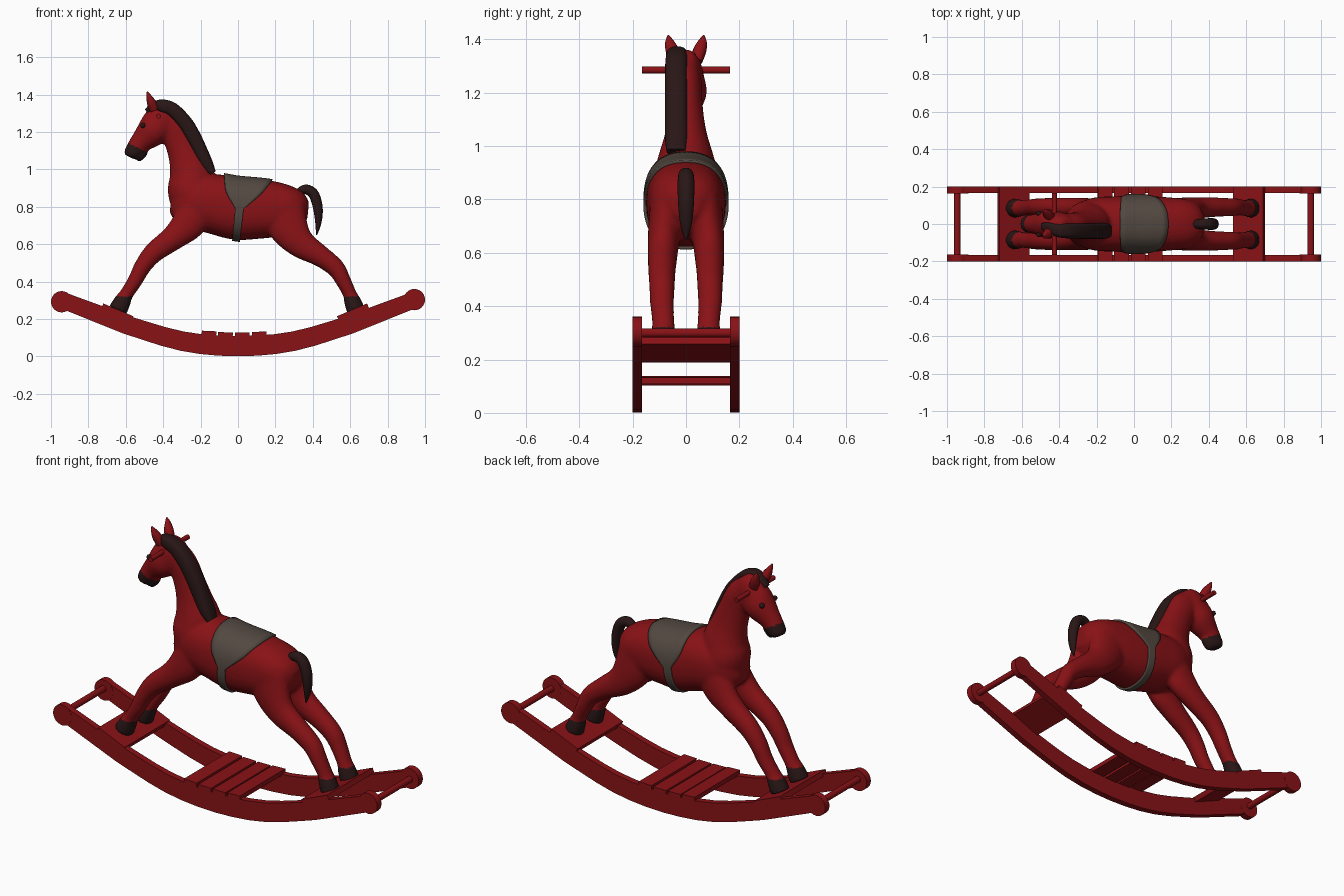
import bpy, bmesh, math
from mathutils import Matrix, Vector

if "Cube" in bpy.data.objects:
    bpy.data.objects.remove(bpy.data.objects["Cube"])


def material(name, rgb):
    m = bpy.data.materials.new(name)
    m.diffuse_color = (*rgb, 1)
    m.use_nodes = True
    m.node_tree.nodes["Principled BSDF"].inputs["Base Color"].default_value = m.diffuse_color
    return m


RED = material("red paint", (0.25, 0.006, 0.008))
DARK = material("dark brown", (0.022, 0.008, 0.008))
GREY = material("saddle grey", (0.085, 0.065, 0.052))


def finish(bm, name, mats, smooth=40):
    bmesh.ops.recalc_face_normals(bm, faces=bm.faces)
    me = bpy.data.meshes.new(name)
    bm.to_mesh(me)
    bm.free()
    ob = bpy.data.objects.new(name, me)
    bpy.context.collection.objects.link(ob)
    for m in mats:
        me.materials.append(m)
    bpy.ops.object.select_all(action='DESELECT')
    ob.select_set(True)
    bpy.context.view_layer.objects.active = ob
    bpy.ops.object.shade_smooth_by_angle(angle=math.radians(smooth))
    return ob


def spline(pts, k=5):
    """Catmull-Rom resampling of tuples."""
    out = []
    for i in range(len(pts) - 1):
        a, b, c, d = (pts[max(0, min(len(pts) - 1, i + j))] for j in (-1, 0, 1, 2))
        for s in range(k):
            t = s / k
            out.append(tuple(0.5 * (2 * q + (r - p) * t + (2 * p - 5 * q + 4 * r - u) * t * t
                                    + (3 * q - p - 3 * r + u) * t ** 3)
                             for p, q, r, u in zip(a, b, c, d)))
    return out + [tuple(pts[-1])]


def power(v, e):
    return math.copysign(abs(v) ** e, v)


def loft(bm, pts, n=20, e=1.0, side=1, k=5):
    """Tube through stations (x, z, in-plane radius, y radius, y centre)."""
    pts = spline([p if len(p) == 5 else (*p, 0) for p in pts], k)
    rings = []
    for i, (x, z, r, ry, y) in enumerate(pts):
        a, b = pts[max(i - 1, 0)], pts[min(i + 1, len(pts) - 1)]
        t = Vector((b[0] - a[0], b[1] - a[1])).normalized()
        ring = []
        for j in range(n):
            c = power(math.cos(2 * math.pi * j / n), e) * r
            s = power(math.sin(2 * math.pi * j / n), e) * ry
            ring.append(bm.verts.new((x - t.y * c, side * y + s, z + t.x * c)))
        rings.append(ring)
    for p, q in zip(rings, rings[1:]):
        for j in range(n):
            bm.faces.new((p[j], p[(j + 1) % n], q[(j + 1) % n], q[j]))
    bm.faces.new(rings[0])
    bm.faces.new(rings[-1])


def lerp_table(table, v):
    """Linear lookup in rows sorted by first item."""
    v = max(table[0][0], min(table[-1][0], v))
    for a, b in zip(table, table[1:]):
        if v <= b[0]:
            t = (v - a[0]) / (b[0] - a[0])
            return [p + (q - p) * t for p, q in zip(a[1:], b[1:])]


def rod(name, x, z, r, half, n=16):
    bm = bmesh.new()
    bmesh.ops.create_cone(bm, cap_ends=True, segments=n, radius1=r, radius2=r, depth=2 * half,
                          matrix=Matrix.Translation((x, 0, z)) @ Matrix.Rotation(math.pi / 2, 4, 'X'))
    return finish(bm, name, [RED])


def board(name, x, z, w, tilt, h=0.025):
    bm = bmesh.new()
    bmesh.ops.create_cube(bm, size=1, matrix=Matrix.Translation((x, 0, z))
                          @ Matrix.Rotation(-tilt, 4, 'Y') @ Matrix.Diagonal((w, 0.4, h, 1)))
    return finish(bm, name, [RED], 20)


# horse: torso, neck, head and legs fused into one smooth skin
TORSO = [(-.355, .83, .05, .05), (-.32, .825, .105, .10), (-.22, .825, .145, .14), (-.1, .81, .163, .148),
         (0, .79, .167, .15), (.1, .788, .16, .148), (.19, .787, .15, .142), (.28, .785, .127, .132),
         (.34, .783, .095, .10), (.375, .78, .045, .05)]
bm = bmesh.new()
loft(bm, TORSO, 32, 0.85)
loft(bm, [(-.23, .80, .12, .12), (-.245, .88, .13, .125), (-.247, .96, .122, .105), (-.27, 1.05, .10, .078),
          (-.302, 1.14, .088, .064), (-.343, 1.225, .085, .06), (-.40, 1.28, .075, .055)])
loft(bm, [(-.355, 1.34, .04, .03), (-.38, 1.305, .083, .055), (-.42, 1.25, .092, .07), (-.462, 1.2, .084, .078),
          (-.519, 1.145, .06, .056), (-.552, 1.104, .05, .05), (-.573, 1.078, .042, .045), (-.58, 1.066, .028, .03)])
loft(bm, [(-.50, 1.10, .025, .03), (-.525, 1.07, .026, .03), (-.54, 1.05, .018, .022)])
for s in (-1, 1):
    loft(bm, [(-.22, .78, .1, .06, .075), (-.27, .705, .09, .06, .08), (-.345, .635, .068, .056, .085),
              (-.45, .555, .055, .05, .09), (-.51, .48, .046, .047, .09), (-.55, .405, .04, .044, .09),
              (-.595, .335, .037, .042, .085), (-.615, .30, .045, .047, .085), (-.642, .247, .052, .052, .085)], side=s)
    loft(bm, [(.235, .79, .12, .06, .075), (.27, .69, .108, .062, .08), (.335, .605, .08, .057, .087),
              (.44, .537, .058, .052, .09), (.52, .475, .05, .048, .09), (.56, .41, .042, .045, .09),
              (.597, .335, .037, .042, .085), (.61, .30, .045, .047, .085), (.63, .247, .05, .052, .085)], side=s)
horse = finish(bm, "horse_body", [RED, DARK])
m = horse.modifiers.new("fuse", 'REMESH')
m.mode, m.voxel_size = 'VOXEL', 0.009
m = horse.modifiers.new("soften", 'SMOOTH')
m.factor, m.iterations = 0.5, 8
for name in ("fuse", "soften"):
    bpy.ops.object.modifier_apply(modifier=name)
for f in horse.data.polygons:
    x, _, z = f.center
    muzzle = x < -.45 and z > 1 and z + .49 * (x + .594) < 1.144
    f.material_index = 1 if z < .322 or muzzle else 0
    f.use_smooth = True

# ears and eyes
for s, side in ((-1, "near"), (1, "far")):
    bm = bmesh.new()
    loft(bm, [(-.445, 1.315, .025, .02, .042), (-.462, 1.355, .025, .026, .05),
              (-.476, 1.39, .014, .018, .06), (-.486, 1.415, .003, .003, .066)], 12, side=s)
    finish(bm, side + "_ear", [RED])
    bm = bmesh.new()
    bmesh.ops.create_uvsphere(bm, u_segments=12, v_segments=8, radius=0.014,
                              matrix=Matrix.Translation((-.508, s * .056, 1.235)))
    finish(bm, side + "_eye", [DARK])

# mane falling to the near side, with forelock
bm = bmesh.new()
loft(bm, [(-.49, 1.31, .012, .018, -.012), (-.455, 1.338, .02, .028, -.02), (-.41, 1.34, .034, .036, -.034),
          (-.35, 1.32, .037, .041, -.036), (-.283, 1.25, .039, .042, -.037), (-.24, 1.18, .039, .042, -.037),
          (-.205, 1.11, .037, .042, -.037), (-.165, 1.03, .032, .042, -.037), (-.135, .98, .018, .036, -.037)], 20, 0.7)
finish(bm, "mane", [DARK])

# tail
bm = bmesh.new()
loft(bm, [(.325, .875, .022, .022), (.36, .893, .026, .028), (.40, .873, .028, .031), (.422, .82, .027, .031),
          (.43, .76, .023, .028), (.428, .70, .014, .02), (.42, .65, .003, .004)], 16)
finish(bm, "tail", [DARK])

# saddle and girth: a wrap following the torso section
dense = spline(TORSO)
EDGES = [(.62, -.03, .01), (.79, -.015, .03), (.82, -.035, .065), (.845, -.055, .095),
         (.88, -.068, .13), (.96, -.075, .185)]
bm = bmesh.new()
loops, N, M = [], 80, 8
for j in range(N):
    a = 2 * math.pi * j / N
    c, s = power(math.cos(a), .85), power(math.sin(a), .85)
    lo, hi = lerp_table(EDGES, .79 + .167 * c)
    row = []
    for i in range(M + 1):
        x = lo + (hi - lo) * i / M
        zc, rz, ry, *_ = lerp_table(dense, x)
        row.append(bm.verts.new((x, s * (ry + .004), zc + c * (rz + .004))))
    loops.append(row)
for j in range(N):
    p, q = loops[j], loops[(j + 1) % N]
    for i in range(M):
        bm.faces.new((p[i], p[i + 1], q[i + 1], q[i]))
saddle = finish(bm, "saddle", [GREY])
m = saddle.modifiers.new("thickness", 'SOLIDIFY')
m.thickness, m.offset = 0.012, 0

# handle through the head
rod("handle", -.425, 1.285, .013, .165)

# curved runners with round ends
HALF = [(0, .055, .054), (.1, .058, .054), (.2, .066, .053), (.3, .082, .052), (.4, .107, .051),
        (.5, .138, .05), (.6, .17, .049), (.75, .228, .047), (.93, .297, .044)]
line = [(-x, z, h) for x, z, h in HALF[:0:-1]] + HALF
for s, side in ((-1, "near"), (1, "far")):
    bm = bmesh.new()
    loops = []
    for i, (x, z, h) in enumerate(line):
        a, b = line[max(i - 1, 0)], line[min(i + 1, len(line) - 1)]
        t = Vector((b[0] - a[0], b[1] - a[1])).normalized()
        loops.append([bm.verts.new((x - t.y * h * k, s * y, z + t.x * h * k))
                      for k, y in ((-1, .165), (1, .165), (1, .2), (-1, .2))])
    for p, q in zip(loops, loops[1:]):
        for j in range(4):
            bm.faces.new((p[j], p[j - 1], q[j - 1], q[j]))
    for x in (-.943, .943):
        bmesh.ops.create_cone(bm, cap_ends=True, segments=24, radius1=.057, radius2=.057, depth=.037,
                              matrix=Matrix.Translation((x, s * .1825, .298 + .006 * x))
                              @ Matrix.Rotation(math.pi / 2, 4, 'X'))
    finish(bm, side + "_runner", [RED], 30)

# cross rods, foot boards and middle slats
for s, end in ((-1, "front"), (1, "rear")):
    rod(end + "_cross_rod", s * .945, .30, .017, .19)
    board(end + "_foot_board", s * (.645 if s < 0 else .615), .236, .175, s * math.radians(23), .028)
for i, x in enumerate((-.155, -.067, .023, .113)):
    board(f"slat_{i + 1}", x, .115 + .35 * x * x, .078, .3 * x, .025)
